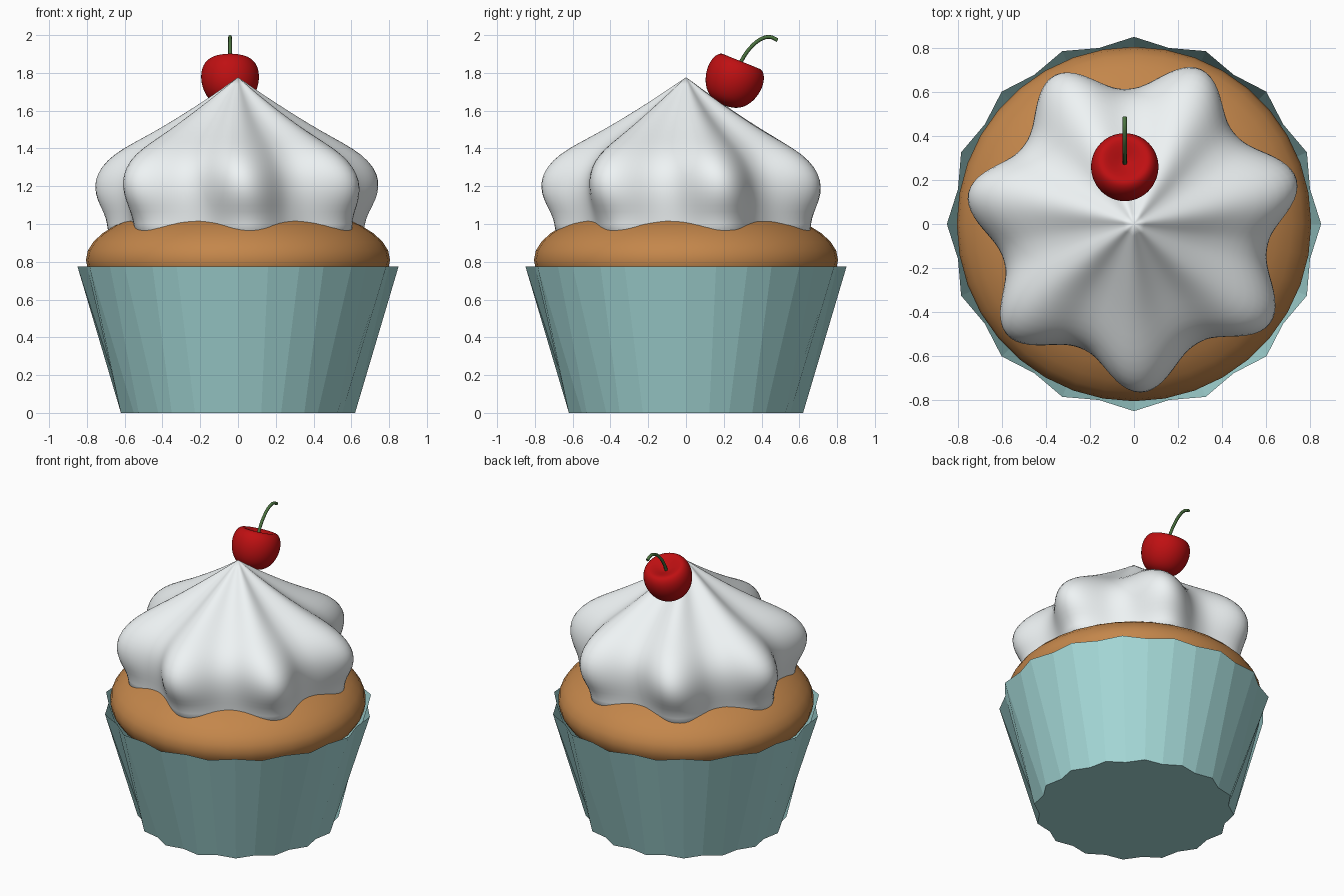
import bpy, bmesh, math
from mathutils import Matrix

if "Cube" in bpy.data.objects:
    bpy.data.objects.remove(bpy.data.objects["Cube"])


def finish(obj, color, smooth):
    mat = bpy.data.materials.new(obj.name + "_colour")
    mat.diffuse_color = (*color, 1)
    mat.use_nodes = True
    mat.node_tree.nodes["Principled BSDF"].inputs["Base Color"].default_value = mat.diffuse_color
    obj.data.materials.append(mat)
    if smooth and obj.type == 'MESH':
        for p in obj.data.polygons:
            p.use_smooth = True


def loft(name, rings, color, smooth=True, cap_bottom=False, subdiv=0):
    """Skin a stack of rings, listed from bottom to top."""
    bm = bmesh.new()
    loops = [[bm.verts.new(p) for p in ring] for ring in rings]
    n = len(loops[0])
    for a, b in zip(loops, loops[1:]):
        for i in range(n):
            j = (i + 1) % n
            bm.faces.new((a[i], a[j], b[j], b[i]))
    if cap_bottom:
        bm.faces.new(loops[0][::-1])
    bmesh.ops.remove_doubles(bm, verts=bm.verts[:], dist=1e-5)
    mesh = bpy.data.meshes.new(name)
    bm.to_mesh(mesh)
    bm.free()
    obj = bpy.data.objects.new(name, mesh)
    bpy.context.collection.objects.link(obj)
    if subdiv:
        mod = obj.modifiers.new("Smooth", 'SUBSURF')
        mod.levels = mod.render_levels = subdiv
    finish(obj, color, smooth)
    return obj


def ring(radius, z, n):
    """radius is a number or a function of the angle."""
    pts = []
    for i in range(n):
        a = 2 * math.pi * i / n
        r = radius(a) if callable(radius) else radius
        pts.append((r * math.cos(a), r * math.sin(a), z))
    return pts


# Pleated paper wrapper: 16 pleats that flip in and out from bottom to top
def pleat(at_fold, between):
    return lambda a: at_fold if round(a / (math.pi / 16)) % 2 == 0 else between


loft("wrapper", [ring(pleat(0.597, 0.632), 0, 32), ring(pleat(0.85, 0.815), 0.775, 32)],
     (0.38, 0.70, 0.69), smooth=False, cap_bottom=True)

# Sponge: flattened ball rising out of the wrapper
sponge = []
for k in range(21):
    t = math.pi * (k / 20 - 0.5)
    sponge.append(ring(max(0, 0.805 * math.cos(t)), 0.81 + 0.31 * math.sin(t), 36))
loft("sponge", sponge, (0.55, 0.24, 0.07))

# Frosting: seven soft lobes with a slight twist; (z, ridge radius, valley radius)
PROFILE = [(0.90, 0.68, 0.59), (0.97, 0.70, 0.595), (1.03, 0.705, 0.60), (1.10, 0.745, 0.61),
           (1.16, 0.77, 0.615), (1.23, 0.775, 0.61), (1.30, 0.745, 0.585), (1.37, 0.675, 0.53),
           (1.43, 0.57, 0.45), (1.49, 0.455, 0.36), (1.56, 0.335, 0.265), (1.64, 0.205, 0.165),
           (1.72, 0.082, 0.068), (1.78, 0, 0)]


def lobes(ridge, valley, phase):
    def radius(a):
        w = (0.5 + 0.5 * math.cos(7 * (a - phase))) ** 1.25
        return valley + (ridge - valley) * w
    return radius


frosting = []
for z, ridge, valley in PROFILE:
    phase = math.radians(-87.5 + 12 * (1.2 - z))
    frosting.append(ring(lobes(ridge, valley, phase), z, 84))
loft("frosting", frosting, (0.86, 0.90, 0.91), cap_bottom=True, subdiv=1)

# Cherry: dimpled profile, tipped towards the back
CHERRY = [(0, -0.137), (0.06, -0.130), (0.11, -0.103), (0.145, -0.045), (0.158, 0.02),
          (0.150, 0.075), (0.128, 0.109), (0.10, 0.119), (0.05, 0.095), (0, 0.07)]
cherry = loft("cherry", [ring(r, z, 24) for r, z in CHERRY], (0.52, 0.005, 0.006), subdiv=2)
cherry.data.transform(Matrix.Translation((-0.042, 0.25, 1.755)) @
                      Matrix.Rotation(math.radians(-22), 4, 'X'))

# Stem: thin curved tube
curve = bpy.data.curves.new("cherry_stem", 'CURVE')
curve.dimensions = '3D'
curve.bevel_depth = 0.01
curve.bevel_resolution = 2
curve.use_fill_caps = True
PATH = [(0.27, 1.81), (0.30, 1.875), (0.345, 1.937), (0.40, 1.98), (0.445, 1.99), (0.485, 1.973)]
spline = curve.splines.new('BEZIER')
spline.bezier_points.add(len(PATH) - 1)
for bp, (y, z) in zip(spline.bezier_points, PATH):
    bp.co = (-0.042, y, z)
    bp.handle_left_type = bp.handle_right_type = 'AUTO'
stem = bpy.data.objects.new("cherry_stem", curve)
bpy.context.collection.objects.link(stem)
finish(stem, (0.07, 0.17, 0.05), True)
